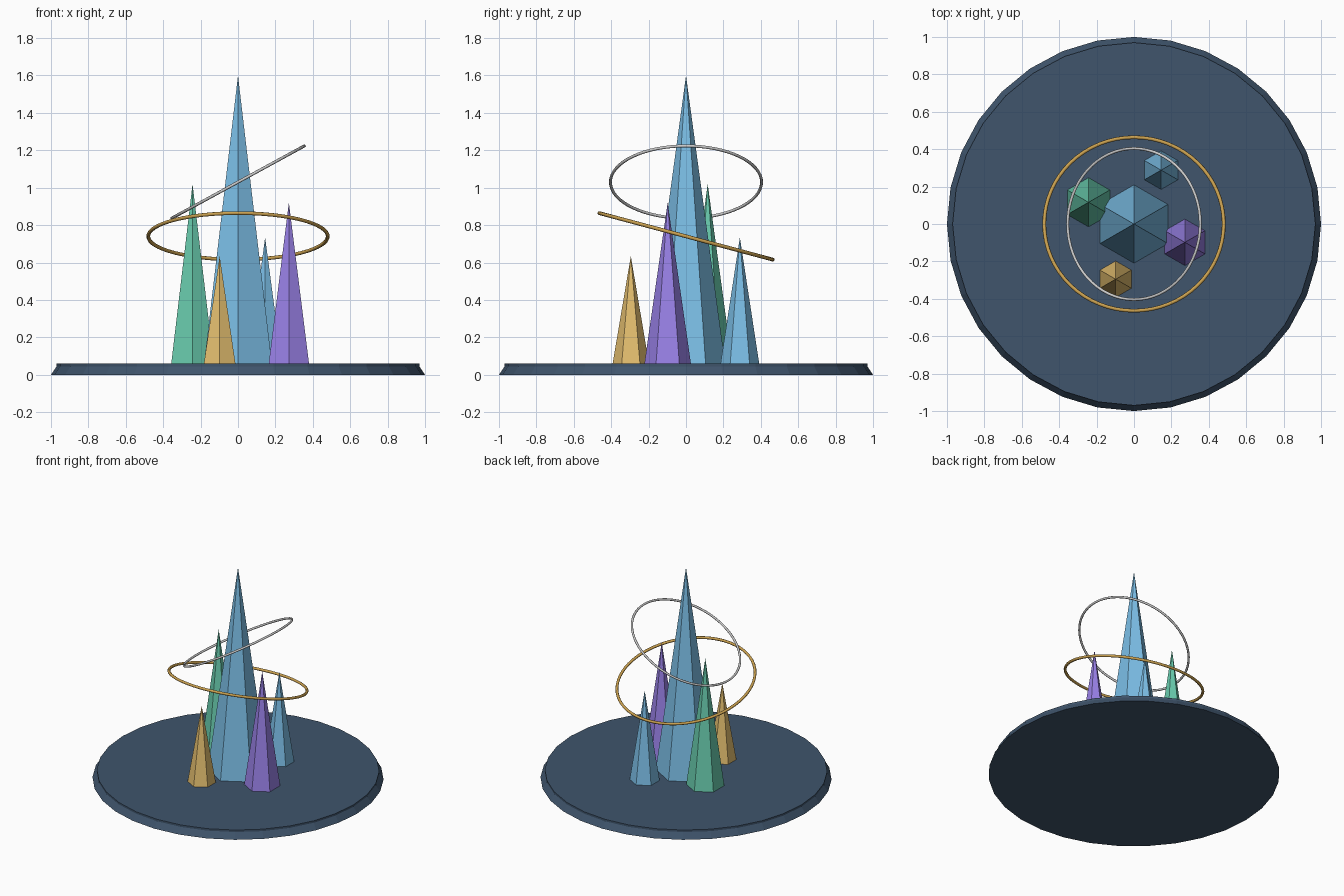
import bpy, math
from math import radians

if "Cube" in bpy.data.objects:
    bpy.data.objects.remove(bpy.data.objects["Cube"])


def paint(obj, rgb):
    mat = bpy.data.materials.get(str(rgb)) or bpy.data.materials.new(str(rgb))
    mat.diffuse_color = (*rgb, 1)
    mat.use_nodes = True
    mat.node_tree.nodes["Principled BSDF"].inputs["Base Color"].default_value = mat.diffuse_color
    obj.data.materials.append(mat)


def lathe_cone(name, sides, r1, r2, x, y, z0, z1, rgb):
    bpy.ops.mesh.primitive_cone_add(vertices=sides, radius1=r1, radius2=r2,
                                    depth=z1 - z0, location=(x, y, (z0 + z1) / 2))
    obj = bpy.context.object
    obj.name = name
    paint(obj, rgb)
    return obj


def ring(name, radius, tube, z, rot, rgb=None):
    bpy.ops.mesh.primitive_torus_add(major_radius=radius, minor_radius=tube,
                                     major_segments=64, minor_segments=8,
                                     location=(0, 0, z), rotation=rot)
    obj = bpy.context.object
    obj.name = name
    bpy.ops.object.shade_smooth()
    if rgb:
        paint(obj, rgb)


SLATE = (0.05, 0.09, 0.15)
BLUE = (0.20, 0.52, 0.80)
GREEN = (0.14, 0.60, 0.42)
GOLD = (0.78, 0.52, 0.16)
PURPLE = (0.32, 0.22, 0.80)

# Round base: one 32-sided disc with a chamfered rim
base = lathe_cone("base_disc", 32, 1.0, 0.97, 0, 0, 0, 0.045, SLATE)
lip = lathe_cone("base_top", 32, 0.97, 0.97, 0, 0, 0.045, 0.06, SLATE)

# Six-sided crystals: name, x, y, radius, tip height, colour
for name, x, y, r, tip, rgb in [
    ("centre_crystal", 0, 0, 0.21, 1.60, BLUE),
    ("green_crystal", -0.243, 0.116, 0.132, 1.02, GREEN),
    ("purple_crystal", 0.272, -0.098, 0.125, 0.92, PURPLE),
    ("gold_crystal", -0.098, -0.295, 0.098, 0.635, GOLD),
    ("small_blue_crystal", 0.145, 0.288, 0.104, 0.735, BLUE),
]:
    lathe_cone(name, 6, r, 0, x, y, 0.055, tip, rgb)

# Tilted floating rings
ring("lower_ring", 0.48, 0.01, 0.74, (radians(-15), 0, 0), (0.60, 0.36, 0.08))
ring("upper_ring", 0.404, 0.008, 1.03, (0, radians(-28.6), 0))
